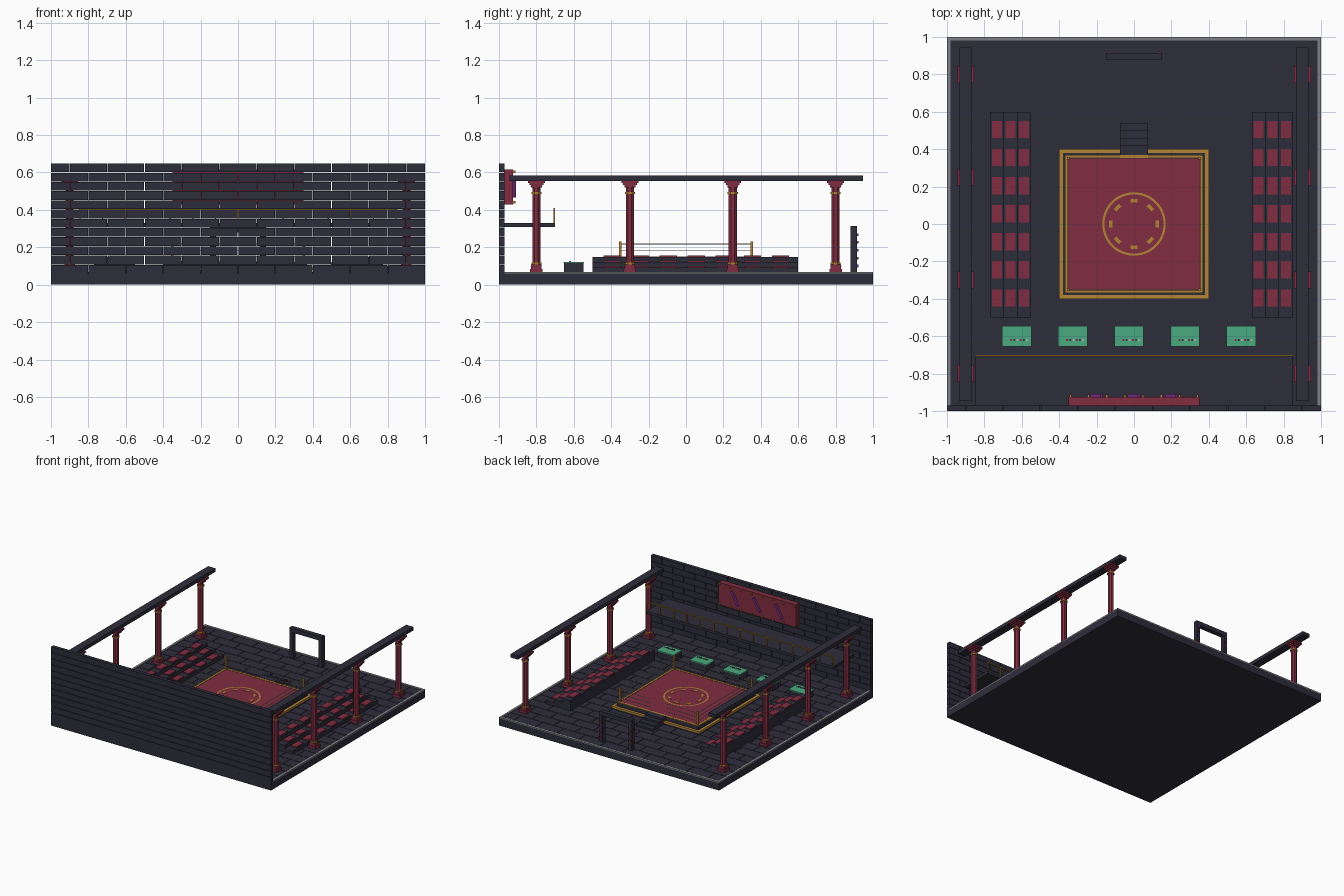
import bpy, bmesh
from math import pi, cos, sin, radians
from mathutils import Matrix, Vector

if "Cube" in bpy.data.objects:
    bpy.data.objects.remove(bpy.data.objects["Cube"])


def material(name, rgb):
    m = bpy.data.materials.new(name)
    m.use_nodes = True
    m.diffuse_color = (*rgb, 1)
    m.node_tree.nodes["Principled BSDF"].inputs["Base Color"].default_value = (*rgb, 1)
    return m


NAVY = material("dark slate", (.027, .026, .043))
RED = material("crimson", (.22, .026, .052))
GOLD = material("gold", (.45, .23, .034))
GREY = material("pale stone", (.22, .22, .24))
GREEN = material("green felt", (.07, .40, .22))
PURPLE = material("neon purple", (.24, .035, .30))
CREAM = material("light rope", (.50, .48, .44))


class Part:
    """Collects simple solids into one single-colour object."""

    def __init__(self, name, mat):
        self.name, self.mat, self.bm = name, mat, bmesh.new()

    def box(self, x0, x1, y0, y1, z0, z1):
        size = Matrix.Diagonal((x1 - x0, y1 - y0, z1 - z0, 1))
        mid = Matrix.Translation(((x0 + x1) / 2, (y0 + y1) / 2, (z0 + z1) / 2))
        bmesh.ops.create_cube(self.bm, size=1, matrix=mid @ size)

    def block(self, x, y, w, d, z0, z1):
        self.box(x - w / 2, x + w / 2, y - d / 2, y + d / 2, z0, z1)

    def turned(self, centre, size, angle, axis):
        m = Matrix.Translation(centre) @ Matrix.Rotation(angle, 4, axis)
        bmesh.ops.create_cube(self.bm, size=1, matrix=m @ Matrix.Diagonal((*size, 1)))

    def rod(self, a, b, r, sides=8):
        a, b = Vector(a), Vector(b)
        rot = (b - a).to_track_quat('Z', 'Y').to_matrix().to_4x4()
        spin = Matrix.Rotation(pi / sides, 4, 'Z')
        bmesh.ops.create_cone(self.bm, cap_ends=True, segments=sides, radius1=r, radius2=r,
                              depth=(b - a).length, matrix=Matrix.Translation((a + b) / 2) @ rot @ spin)

    def frame(self, outer, inner, z0, z1):
        for s in (-1, 1):
            mid, w = s * (outer + inner) / 2, outer - inner
            self.block(0, mid, 2 * outer, w, z0, z1)
            self.block(mid, 0, w, 2 * inner, z0, z1)

    def done(self):
        me = bpy.data.meshes.new(self.name)
        self.bm.to_mesh(me)
        self.bm.free()
        me.materials.append(self.mat)
        ob = bpy.data.objects.new(self.name, me)
        bpy.context.collection.objects.link(ob)
        return ob


def courses(rows, low, pitch, half, length, gap):
    """Staggered bricks: yields start, end, row bottom, row top."""
    for r in range(rows):
        x = -half - (length / 2 if r % 2 else 0)
        while x < half - .01:
            a, b = max(x, -half), min(x + length, half)
            yield a + gap / 2, b - gap / 2, low + r * pitch, low + (r + 1) * pitch - gap
            x += length


# Floor slab, paving and kerb
p = Part("floor_slab", NAVY)
p.box(-1, 1, -1, 1, 0, .06)
p.done()
p = Part("floor_paving", NAVY)
for a, b, c, d in courses(20, -.97, .0975, .98, .196, .004):
    p.box(a, b, c, d, .058, .065)
p.done()
p = Part("floor_kerb", GREY)
for s in (-1, 1):
    p.block(s * .991, .015, .018, 1.97, .058, .068)
p.box(-1, 1, .982, 1, .058, .068)
p.done()

# Brick wall
p = Part("front_wall", NAVY)
for a, b, c, d in courses(12, .06, .0492, 1, .2, .003):
    p.box(a, b, -1, -.97, c, d)
p.done()

# Colonnades and their beams
columns, rings = Part("columns", RED), Part("column_rings", GOLD)
beams = Part("column_beams", NAVY)
for s in (-1, 1):
    x = s * .9
    beams.block(x, 0, .066, 1.89, .555, .584)
    for y in (-.8, -.3, .25, .8):
        columns.block(x, y, .068, .068, .06, .085)
        columns.block(x, y, .056, .056, .085, .108)
        columns.rod((x, y, .1), (x, y, .53), .0235)
        for w, z0, z1 in ((.058, .52, .532), (.074, .532, .543), (.09, .543, .556)):
            columns.block(x, y, w, w, z0, z1)
        for z in (.113, .49):
            rings.rod((x, y, z - .005), (x, y, z + .005), .029)
for p in (columns, rings, beams):
    p.done()

# Ring platform, mat and steps
p = Part("ring_platform", NAVY)
p.block(0, 0, .79, .79, .06, .088)
p.block(0, 0, .74, .74, .088, .118)
p.done()
p = Part("ring_trim", GOLD)
p.frame(.4, .38, .078, .092)
p.frame(.37, .352, .112, .122)
p.done()
p = Part("ring_mat", RED)
p.block(0, 0, .70, .70, .115, .121)
p.done()
p = Part("ring_steps", NAVY)
for i in range(4):
    p.box(-.075, .075, .37, .54 - i * .04, .06, .08 + i * .0145)
p.done()

# Painted emblem on the mat
p = Part("mat_emblem", GOLD)
n = 48
loops = [[p.bm.verts.new((r * cos(i * 2 * pi / n), r * sin(i * 2 * pi / n), .1235))
          for i in range(n)] for r in (.158, .17)]
for i in range(n):
    j = (i + 1) % n
    p.bm.faces.new((loops[0][i], loops[1][i], loops[1][j], loops[0][j]))
for i in range(8):
    t = i * pi / 4
    p.turned((.124 * cos(t), .124 * sin(t), .122), (.018, .04, .004), t, 'Z')
p.done()

# Ring posts and ropes, with an opening at the steps
p = Part("ring_posts", GOLD)
for sx in (-1, 1):
    for sy in (-1, 1):
        p.block(sx * .352, sy * .352, .014, .014, .115, .232)
p.done()
p = Part("ring_ropes", CREAM)
for z in (.152, .184, .217):
    for s in (-1, 1):
        p.rod((s * .352, -.352, z), (s * .352, .352, z), .0025, 6)
        p.rod((s * .352, .352, z), (s * .075, .352, z), .0025, 6)
    p.rod((-.352, -.352, z), (.352, -.352, z), .0025, 6)
p.done()

# Bleachers with seat pads
stands, seats = Part("bleachers", NAVY), Part("bleacher_seats", RED)
for x0 in (-.77, .63):
    for i in range(3):
        x, top = x0 + .0365 + i * .073, .148 - i * .0275
        stands.block(x, .05, .073, 1.1, .06, top)
        for k in range(7):
            seats.block(x, .505 - .15 * k, .054, .092, top - .002, top + .008)
stands.done()
seats.done()

# Gaming tables with chips
bodies, felts = Part("table_bodies", NAVY), Part("table_felts", GREEN)
chips = [Part("red_chips", RED), Part("dark_chips", NAVY), Part("pale_chips", CREAM)]
for i in range(5):
    x = -.627 + i * .3
    bodies.block(x, -.6, .15, .105, .06, .115)
    felts.block(x, -.6, .156, .11, .115, .122)
    for k in range(6):
        cx = x - .03 + k * .017
        chips[k % 3].rod((cx, -.62, .12), (cx, -.62, .128), .006)
for p in (bodies, felts, *chips):
    p.done()

# Balcony and railing
p = Part("balcony", NAVY)
p.box(-.85, .85, -.972, -.70, .308, .33)
p.done()
p = Part("balcony_railing", GOLD)
p.box(-.85, .85, -.708, -.70, .402, .41)
for i in range(15):
    p.block(-.845 + i * 1.69 / 14, -.704, .007, .007, .328, .405)
p.done()

# Wall sign with slanted neon tubes and bulbs
p = Part("sign_panel", RED)
p.box(-.35, .35, -.972, -.925, .43, .615)
p.done()
p = Part("sign_tubes", PURPLE)
for x in (-.2, 0, .2):
    p.turned((x, -.918, .522), (.016, .016, .12), radians(28), 'Y')
p.done()
p = Part("sign_bulbs", GOLD)
for i in range(8):
    for z in (.441, .604):
        p.block(-.34 + i * .68 / 7, -.919, .012, .014, z - .006, z + .006)
p.done()

# Entrance gate with lights
p = Part("entrance_gate", NAVY)
for s in (-1, 1):
    p.block(s * .133, .897, .032, .034, .06, .285)
p.block(0, .897, .298, .036, .28, .315)
p.done()
gate_lights = [Part("gate_purple_lights", PURPLE), Part("gate_red_lights", RED)]
for s in (-1, 1):
    for k in range(5):
        z = .1 + k * .042
        gate_lights[k % 2].block(s * .133, .917, .013, .01, z - .007, z + .007)
for p in gate_lights:
    p.done()
